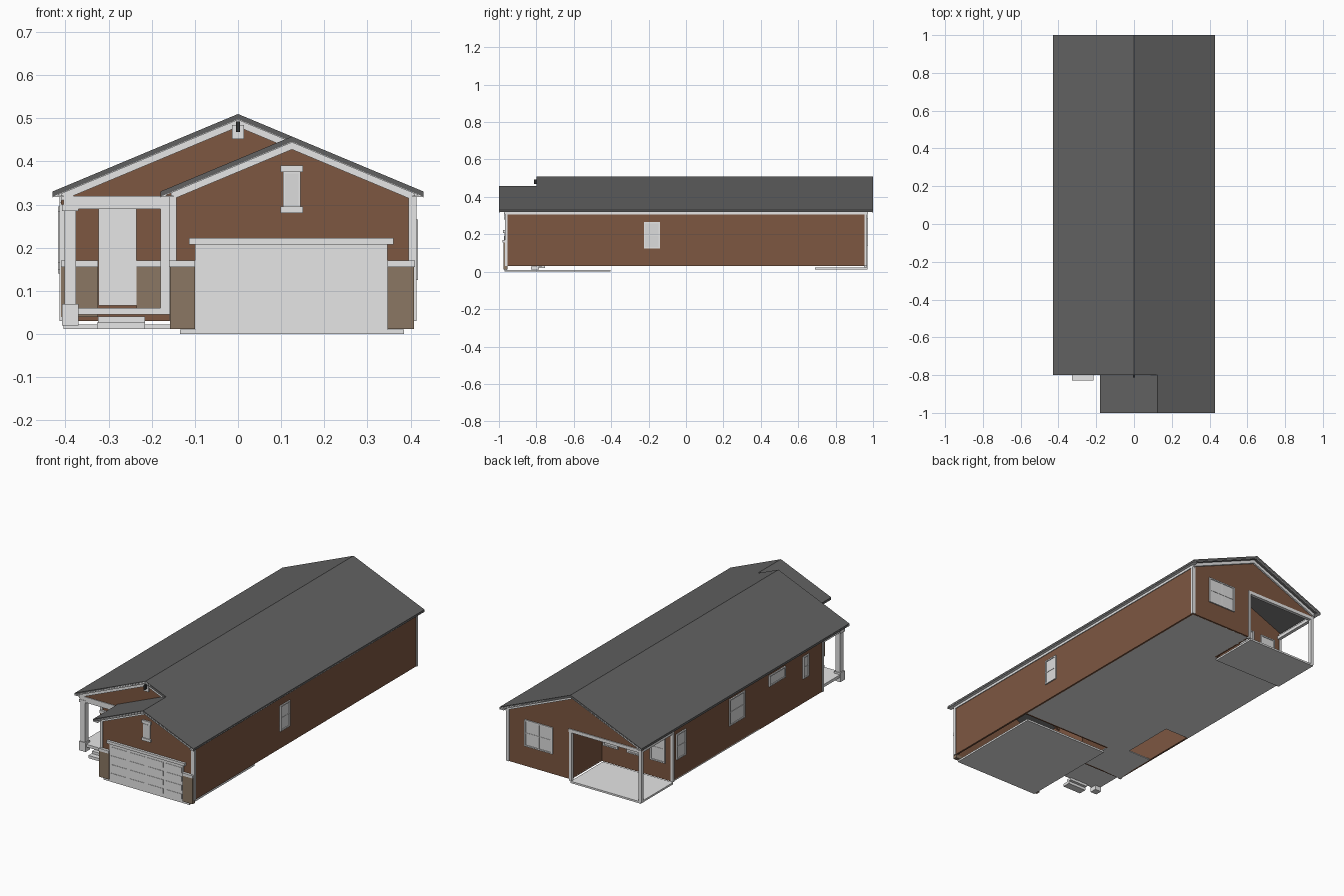
import bpy, bmesh


def material(name, rgb):
    m = bpy.data.materials.new(name)
    m.diffuse_color = (*rgb, 1)
    return m


WHITE = material("white_trim", (0.79, 0.79, 0.79))
GLASS = material("pale_grey_panes", (0.72, 0.72, 0.72))
BROWN = material("brown_siding", (0.205, 0.095, 0.053))
STONE = material("tan_stone", (0.258, 0.184, 0.126))
ROOF = material("dark_grey_roof", (0.12, 0.12, 0.12))
DARK = material("vent_dark", (0.03, 0.03, 0.03))

S = 0.418                                   # roof pitch
GX = 0.125                                  # garage ridge x


def roof_z(x):
    return 0.51 - S * abs(x)


def garage_z(x):
    return roof_z(GX) - S * abs(x - GX)


def finish(name, bm, mat):
    bmesh.ops.recalc_face_normals(bm, faces=bm.faces)
    me = bpy.data.meshes.new(name)
    bm.to_mesh(me)
    bm.free()
    me.materials.append(mat)
    ob = bpy.data.objects.new(name, me)
    bpy.context.collection.objects.link(ob)
    return ob


def boxes(name, mat, *dims):
    """One object from boxes given as (x0, x1, y0, y1, z0, z1)."""
    bm = bmesh.new()
    for x0, x1, y0, y1, z0, z1 in dims:
        vs = bmesh.ops.create_cube(bm, size=1)["verts"]
        for v in vs:
            v.co = ((x0 + x1) / 2 + v.co.x * (x1 - x0),
                    (y0 + y1) / 2 + v.co.y * (y1 - y0),
                    (z0 + z1) / 2 + v.co.z * (z1 - z0))
    return finish(name, bm, mat)


def prism(name, mat, pts, y0, y1):
    """Extrude an x-z outline along y."""
    bm = bmesh.new()
    f = bm.faces.new([bm.verts.new((x, y0, z)) for x, z in pts])
    ext = bmesh.ops.extrude_face_region(bm, geom=[f])["geom"]
    for v in ext:
        if isinstance(v, bmesh.types.BMVert):
            v.co.y = y1
    return finish(name, bm, mat)


def band(name, mat, xs, fz, top, bottom, y0, y1):
    """Sloped strip following the roof line fz, between two drops below it."""
    pts = [(x, fz(x) - top) for x in xs] + [(x, fz(x) - bottom) for x in reversed(xs)]
    return prism(name, mat, pts, y0, y1)


def window(name, axis, pos, out, a0, a1, z0, z1, cols=1, rows=2):
    """Pane plate with frame bars on a wall; out is the outward sign."""
    t = 0.007

    def d(u0, u1, w0, w1, depth):
        n0, n1 = sorted((pos - out * 0.001, pos + out * depth))
        return (n0, n1, u0, u1, w0, w1) if axis == "x" else (u0, u1, n0, n1, w0, w1)

    boxes(name + "_panes", GLASS, d(a0, a1, z0, z1, 0.003))
    bars = [d(a0, a1, z0, z0 + t, 0.007), d(a0, a1, z1 - t, z1, 0.007),
            d(a0, a0 + t, z0 + t, z1 - t, 0.007), d(a1 - t, a1, z0 + t, z1 - t, 0.007)]
    for i in range(1, cols):
        c = a0 + (a1 - a0) * i / cols
        bars.append(d(c - t / 2, c + t / 2, z0, z1, 0.006))
    for i in range(1, rows):
        c = z0 + (z1 - z0) * i / rows
        bars.append(d(a0, a1, c - 0.002, c + 0.002, 0.005))
    boxes(name + "_frame", WHITE, *bars)


# Roofs
band("main_roof_left", ROOF, [-0.43, 0], roof_z, 0, 0.012, -0.8, 1)
band("main_roof_right", ROOF, [0, 0.43], roof_z, 0, 0.012, -0.8, 1)
band("garage_roof_left", ROOF, [-0.18, GX], garage_z, 0, 0.012, -1, -0.785)
band("garage_roof_right", ROOF, [GX, 0.43], garage_z, 0, 0.012, -1, -0.8)

# Rake boards on roof ends and friezes on the gable walls
band("main_front_rake", WHITE, [-0.43, 0, GX], roof_z, 0.001, 0.014, -0.8, -0.794)
band("main_front_frieze", WHITE, [-0.41, 0, GX], roof_z, 0.012, 0.030, -0.792, -0.78)
band("garage_rake", WHITE, [-0.18, GX, 0.43], garage_z, 0.001, 0.014, -1, -0.994)
band("garage_frieze", WHITE, [-0.155, GX, 0.41], garage_z, 0.012, 0.030, -0.972, -0.96)
band("back_rake", WHITE, [-0.43, 0, 0.43], roof_z, 0.001, 0.014, 0.994, 1)
band("back_frieze", WHITE, [-0.41, 0, 0.41], roof_z, 0.012, 0.030, 0.96, 0.974)

# Eave fascias, soffits and side friezes
boxes("eave_fascias", WHITE, (-0.43, -0.424, -0.8, 1, 0.318, 0.329),
      (0.424, 0.43, -1, 1, 0.318, 0.329), (-0.18, -0.174, -1, -0.785, 0.318, 0.329))
boxes("soffits", WHITE, (-0.425, -0.405, -0.8, 1, 0.318, 0.321),
      (0.405, 0.425, -1, 1, 0.318, 0.321), (-0.175, -0.15, -1, -0.785, 0.318, 0.321))
boxes("side_friezes", WHITE, (-0.414, -0.40, -0.78, 0.97, 0.305, 0.32),
      (0.40, 0.414, -0.965, 0.97, 0.305, 0.32))

# Outer walls
boxes("right_wall", BROWN, (0.40, 0.41, -0.965, 0.965, 0.03, 0.325))
boxes("left_wall", BROWN, (-0.41, -0.40, -0.6, 0.7, 0.03, 0.325))
boxes("garage_left_wall", BROWN, (-0.155, -0.145, -0.965, -0.6, 0.03, 0.33))
prism("garage_front_wall", BROWN,
      [(-0.155, 0.03), (0.41, 0.03), (0.41, garage_z(0.41) - 0.012),
       (GX, garage_z(GX) - 0.012), (-0.155, garage_z(-0.155) - 0.012)], -0.965, -0.955)
prism("front_gable_wall", BROWN,
      [(-0.41, 0.30), (-0.15, 0.30), (GX, 0.43), (GX, roof_z(GX) - 0.012),
       (0, roof_z(0) - 0.012), (-0.41, roof_z(0.41) - 0.012)], -0.786, -0.776)
prism("entry_wall", BROWN,
      [(-0.41, 0.03), (-0.145, 0.03), (-0.145, roof_z(0.145) - 0.012),
       (-0.41, roof_z(0.41) - 0.012)], -0.6, -0.59)
prism("back_wall", BROWN,
      [(0.41, 0.03), (0.41, roof_z(0.41) - 0.012), (0, roof_z(0) - 0.012),
       (-0.41, roof_z(0.41) - 0.012), (-0.41, 0.30), (0.02, 0.30), (0.02, 0.03)], 0.955, 0.965)
prism("back_porch_wall", BROWN,
      [(-0.41, 0.03), (0.03, 0.03), (0.03, roof_z(0.03) - 0.012), (0, roof_z(0) - 0.012),
       (-0.41, roof_z(0.41) - 0.012)], 0.69, 0.70)
boxes("back_porch_side_wall", BROWN, (0.02, 0.03, 0.69, 0.96, 0.03, 0.48))
boxes("garage_inner_wall", BROWN, (-0.15, 0.40, -0.40, -0.39, 0.03, 0.33))

# Corner boards
boxes("corner_boards", WHITE,
      (0.395, 0.414, -0.969, -0.955, 0.03, 0.32), (0.395, 0.414, 0.955, 0.969, 0.03, 0.32),
      (-0.159, -0.143, -0.969, -0.953, 0.03, 0.32), (-0.414, -0.398, 0.69, 0.704, 0.03, 0.32),
      (-0.414, -0.398, -0.604, -0.59, 0.03, 0.32))

# Floors, garage slab and back porch slab
boxes("house_floor", WHITE, (-0.26, 0.40, -0.4, 0.69, 0.03, 0.036),
      (0.02, 0.40, 0.69, 0.96, 0.03, 0.036), (-0.41, -0.26, -0.05, 0.69, 0.03, 0.036),
      (-0.41, -0.26, -0.6, -0.35, 0.03, 0.036), (-0.26, -0.15, -0.6, -0.4, 0.03, 0.036))
boxes("garage_slab", WHITE, (-0.135, 0.385, -0.97, -0.405, 0, 0.01))
boxes("back_porch_slab", WHITE, (-0.405, 0.02, 0.69, 0.97, 0.012, 0.022))

# Garage door with raised panels, header and stone piers
boxes("garage_door", WHITE, (-0.1, 0.347, -0.97, -0.96, 0.01, 0.208))
boxes("garage_door_panels", WHITE,
      *[(-0.09 + 0.1115 * c, 0.004 + 0.1115 * c, -0.972, -0.969,
         0.02 + 0.048 * r, 0.048 + 0.048 * r) for c in range(4) for r in range(4)])
boxes("garage_header", WHITE, (-0.113, 0.36, -0.978, -0.96, 0.208, 0.223))
boxes("garage_stone", STONE, (-0.158, -0.1, -0.976, -0.955, 0.012, 0.155),
      (0.347, 0.408, -0.976, -0.955, 0.012, 0.155))
boxes("garage_stone_caps", WHITE, (-0.16, -0.1, -0.98, -0.955, 0.155, 0.17),
      (0.347, 0.41, -0.98, -0.955, 0.155, 0.17))

# Gable vents
boxes("garage_vent_frame", WHITE, (0.104, 0.145, -0.97, -0.96, 0.295, 0.375),
      (0.098, 0.151, -0.974, -0.96, 0.375, 0.391), (0.098, 0.151, -0.974, -0.96, 0.28, 0.295))
boxes("garage_vent_louvre", GLASS, (0.109, 0.14, -0.972, -0.969, 0.298, 0.372))
boxes("main_vent_plate", WHITE, (-0.014, 0.014, -0.796, -0.78, 0.452, 0.485))
boxes("main_vent_slot", DARK, (-0.005, 0.005, -0.812, -0.79, 0.468, 0.492))

# Front porch: slab, steps, post, beams
boxes("front_porch_slab", WHITE, (-0.405, -0.155, -0.785, -0.6, 0.045, 0.06))
boxes("front_steps", WHITE, (-0.327, -0.215, -0.828, -0.785, 0.012, 0.027),
      (-0.325, -0.215, -0.80, -0.77, 0.027, 0.041))
boxes("front_porch_post", WHITE, (-0.402, -0.375, -0.788, -0.758, 0.06, 0.30),
      (-0.408, -0.37, -0.792, -0.754, 0.02, 0.07), (-0.408, -0.37, -0.792, -0.754, 0.285, 0.30))
boxes("front_porch_beams", WHITE, (-0.405, -0.155, -0.79, -0.765, 0.29, 0.32),
      (-0.405, -0.38, -0.78, -0.6, 0.29, 0.32))
boxes("front_porch_pilaster", WHITE, (-0.18, -0.155, -0.788, -0.76, 0.06, 0.30))

# Front entry: stone base, cap and door
boxes("entry_stone", STONE, (-0.41, -0.325, -0.607, -0.598, 0.04, 0.155),
      (-0.235, -0.155, -0.607, -0.598, 0.06, 0.155))
boxes("entry_stone_cap", WHITE, (-0.41, -0.325, -0.612, -0.598, 0.155, 0.17),
      (-0.235, -0.155, -0.612, -0.598, 0.155, 0.17))
boxes("front_door", WHITE, (-0.323, -0.235, -0.609, -0.598, 0.066, 0.295))

# Back porch: corner post, trim and beams
boxes("back_porch_posts", WHITE, (-0.408, -0.39, 0.952, 0.97, 0.022, 0.30),
      (0.016, 0.032, 0.953, 0.969, 0.022, 0.30))
boxes("back_porch_beams", WHITE, (-0.408, 0.032, 0.952, 0.97, 0.288, 0.306),
      (-0.408, -0.39, 0.70, 0.955, 0.288, 0.306))

# Windows
window("right_window", "x", 0.41, 1, -0.225, -0.14, 0.125, 0.265)
window("left_window_back", "x", -0.41, -1, 0.59, 0.67, 0.14, 0.28)
window("left_window_middle", "x", -0.41, -1, 0.08, 0.215, 0.15, 0.295)
window("left_window_high", "x", -0.41, -1, -0.27, -0.13, 0.235, 0.295, 1, 1)
window("left_window_front", "x", -0.41, -1, -0.475, -0.425, 0.165, 0.285)
window("back_window", "y", 0.965, 1, 0.13, 0.30, 0.14, 0.285, 2)
for i, x in enumerate((-0.32, -0.18, -0.035)):
    window(f"porch_window_{i + 1}", "y", 0.70, 1, x - 0.045, x + 0.045, 0.12, 0.27)
